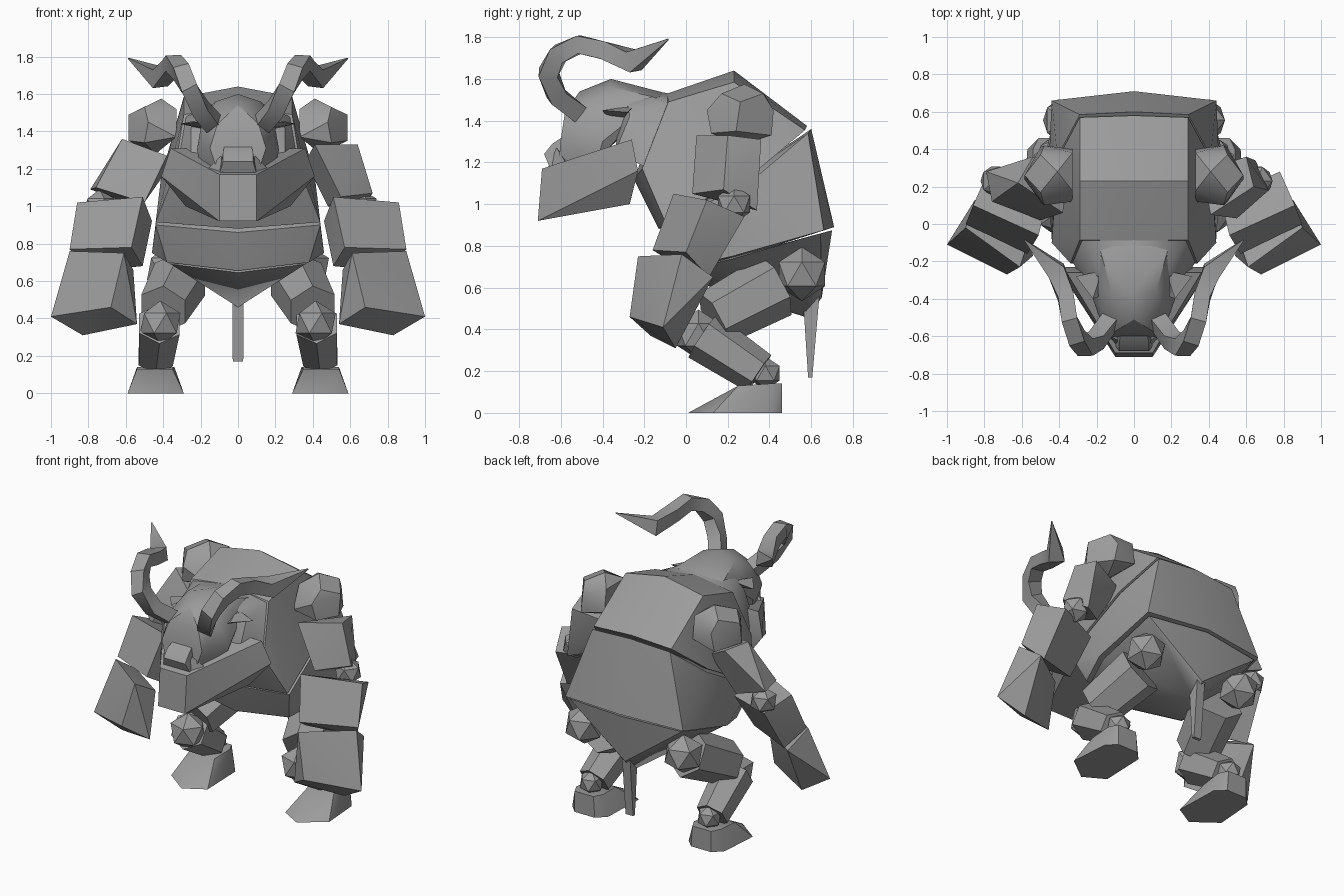
import bpy, bmesh, math
from mathutils import Vector

mat = bpy.data.materials.new("stone grey")
mat.diffuse_color = (0.33, 0.33, 0.33, 1)


def finish(name, bm):
    bmesh.ops.recalc_face_normals(bm, faces=bm.faces)
    me = bpy.data.meshes.new(name)
    bm.to_mesh(me)
    bm.free()
    me.materials.append(mat)
    me.shade_smooth()
    me.set_sharp_from_angle(angle=math.radians(35))
    ob = bpy.data.objects.new(name, me)
    bpy.context.collection.objects.link(ob)
    return ob


def flip(points, side):
    return [Vector((p[0] * side, p[1], p[2])) for p in points]


def hull(name, points):
    """Faceted convex block around a few corner points."""
    bm = bmesh.new()
    for p in points:
        bm.verts.new(p)
    res = bmesh.ops.convex_hull(bm, input=bm.verts)
    inside = [g for g in res["geom_interior"] if isinstance(g, bmesh.types.BMVert)]
    if inside:
        bmesh.ops.delete(bm, geom=inside, context='VERTS')
    bmesh.ops.dissolve_limit(bm, angle_limit=math.radians(2), verts=bm.verts, edges=bm.edges)
    return finish(name, bm)


def both(name, points):
    """Block that is symmetric across the middle."""
    return hull(name, flip(points, 1) + flip([p for p in points if p[0] != 0], -1))


def tube(name, path, radii, sides=6):
    """Faceted tube along a path, closed at both ends."""
    bm = bmesh.new()
    path = [Vector(p) for p in path]
    rings = []
    for i, p in enumerate(path):
        d = (path[min(i + 1, len(path) - 1)] - path[max(i - 1, 0)]).normalized()
        u = Vector((1, 0, 0))
        u = (u - d * u.dot(d)).normalized()
        v = d.cross(u)
        angles = [2 * math.pi * (k + 0.5) / sides for k in range(sides)]
        rings.append([bm.verts.new(p + (u * math.cos(a) + v * math.sin(a)) * radii[i])
                      for a in angles])
    for a, b in zip(rings, rings[1:]):
        for k in range(sides):
            j = (k + 1) % sides
            bm.faces.new((a[k], a[j], b[j], b[k]))
    bm.faces.new(rings[0])
    bm.faces.new(rings[-1])
    return finish(name, bm)


def ball(name, centre, radius):
    bm = bmesh.new()
    bmesh.ops.create_icosphere(bm, subdivisions=1, radius=radius)
    bmesh.ops.translate(bm, verts=bm.verts, vec=centre)
    return finish(name, bm)


# Torso: three shells separated by thin slanted seams
both("upper_shell", [
    (0, -0.09, 1.53), (0.29, -0.085, 1.49), (0, 0.23, 1.64), (0.29, 0.23, 1.585),
    (0, 0.58, 1.375), (0.29, 0.57, 1.355), (0.41, 0.345, 1.165),
    (0, -0.25, 1.12), (0.34, -0.21, 1.17), (0.44, -0.10, 0.915), (0, -0.13, 0.88)])
both("lower_shell", [
    (0, 0.60, 1.36), (0.29, 0.585, 1.34), (0.41, 0.36, 1.15), (0.44, -0.08, 0.90),
    (0, -0.10, 0.86), (0, 0.71, 0.89), (0.44, 0.66, 0.875), (0.46, 0.22, 0.75),
    (0.38, 0.0, 0.70), (0, -0.03, 0.655)])
both("pelvis", [
    (0, 0.70, 0.875), (0.42, 0.645, 0.86), (0.43, 0.22, 0.737), (0.36, 0.015, 0.69),
    (0, -0.01, 0.645), (0, 0.57, 0.46), (0, 0.65, 0.55)])
both("tail", [
    (0.03, 0.56, 0.56), (0.03, 0.64, 0.57), (0.028, 0.585, 0.17), (0.028, 0.605, 0.17)])

# Head: heavy jaw, neck, skull and snout
both("jaw", [
    (0.10, -0.71, 0.92), (0.10, -0.69, 1.17), (0.28, -0.27, 1.00), (0.41, -0.23, 1.16),
    (0.36, -0.26, 1.31), (0.18, -0.55, 1.20)])
both("neck", [
    (0, -0.08, 1.53), (0.28, -0.08, 1.48), (0.17, -0.28, 1.49), (0, -0.30, 1.57),
    (0.33, -0.20, 1.18), (0.25, -0.34, 1.25), (0.25, -0.27, 1.42)])
both("skull", [
    (0, -0.09, 1.53), (0.18, -0.14, 1.51), (0, -0.36, 1.60), (0.12, -0.36, 1.56),
    (0, -0.51, 1.54), (0.11, -0.58, 1.44), (0.17, -0.48, 1.46), (0.19, -0.33, 1.47),
    (0.22, -0.40, 1.30), (0.15, -0.60, 1.31), (0.11, -0.61, 1.19), (0.20, -0.42, 1.22)])
both("snout", [
    (0.07, -0.58, 1.33), (0.08, -0.64, 1.29), (0.08, -0.68, 1.24), (0.10, -0.65, 1.17),
    (0.10, -0.55, 1.18)])

# Corner points of the arm blocks, top four then bottom four
upper_right = [
    (0.41, 0.05, 1.33), (0.64, 0.20, 1.33), (0.60, 0.36, 1.31), (0.36, 0.28, 1.24),
    (0.55, 0.03, 1.05), (0.72, 0.18, 1.07), (0.65, 0.34, 0.97), (0.48, 0.22, 1.00)]
upper_left = [
    (0.38, 0.06, 1.27), (0.62, 0.22, 1.36), (0.54, 0.36, 1.33), (0.36, 0.26, 1.22),
    (0.50, 0.02, 1.02), (0.76, 0.12, 1.10), (0.79, 0.28, 1.09), (0.55, 0.25, 1.00)]
forearm = [
    (0.51, -0.06, 1.05), (0.86, 0.10, 1.02), (0.78, 0.28, 0.94), (0.46, 0.14, 0.92),
    (0.57, -0.16, 0.78), (0.90, 0.00, 0.77), (0.81, 0.11, 0.65), (0.51, 0.00, 0.68)]
fist = [
    (0.61, -0.23, 0.75), (0.90, -0.02, 0.76), (0.85, 0.13, 0.65), (0.56, -0.08, 0.66),
    (0.68, -0.27, 0.46), (1.00, -0.11, 0.41), (0.83, -0.05, 0.31), (0.54, -0.17, 0.37)]

for side, tag in ((1, "right"), (-1, "left")):
    def at(x, y, z):
        return Vector((x * side, y, z))

    # Horn: curls forward, over and back to a flared tip
    tube("horn_" + tag, flip([
        (0.13, -0.52, 1.44), (0.20, -0.62, 1.52), (0.26, -0.66, 1.63),
        (0.305, -0.61, 1.72), (0.345, -0.51, 1.765), (0.365, -0.39, 1.735),
        (0.415, -0.25, 1.685), (0.585, -0.085, 1.79)], side),
        [0.062, 0.062, 0.064, 0.062, 0.06, 0.06, 0.07, 0.004], sides=4)
    hull("ear_" + tag, flip([
        (0.17, -0.38, 1.42), (0.17, -0.25, 1.47), (0.31, -0.28, 1.44),
        (0.17, -0.30, 1.41), (0.22, -0.40, 1.45)], side))
    hull("tusk_" + tag, flip([
        (0.09, -0.62, 1.27), (0.17, -0.57, 1.19), (0.08, -0.66, 1.18),
        (0.10, -0.54, 1.17)], side))

    # Arm, hanging from a chunky faceted shoulder
    hull("shoulder_" + tag, flip([
        (0.41, 0.28, 1.575), (0.33, 0.18, 1.52), (0.33, 0.38, 1.52), (0.50, 0.17, 1.53),
        (0.50, 0.37, 1.53), (0.585, 0.26, 1.49), (0.585, 0.24, 1.35), (0.33, 0.12, 1.37),
        (0.48, 0.10, 1.45), (0.50, 0.12, 1.34), (0.48, 0.42, 1.45), (0.50, 0.41, 1.33),
        (0.33, 0.40, 1.37), (0.44, 0.26, 1.28)], side))
    hull("upper_arm_" + tag, flip(upper_right if side > 0 else upper_left, side))
    ball("elbow_" + tag, at(0.66 if side > 0 else 0.74, 0.23, 1.00), 0.09)
    hull("forearm_" + tag, flip(forearm, side))
    hull("fist_" + tag, flip(fist, side))

    # Leg
    ball("hip_" + tag, at(0.37, 0.555, 0.665), 0.13)
    tube("thigh_" + tag, flip([(0.31, 0.43, 0.61), (0.40, 0.13, 0.45)], side), [0.16, 0.14])
    ball("knee_" + tag, at(0.415, 0.06, 0.375), 0.12)
    tube("shin_" + tag, flip([(0.42, 0.08, 0.37), (0.44, 0.35, 0.19)], side), [0.125, 0.105])
    ball("ankle_" + tag, at(0.44, 0.38, 0.19), 0.08)
    hull("foot_" + tag, flip([
        (0.29, 0.09, 0), (0.43, 0.01, 0), (0.59, 0.13, 0), (0.57, 0.40, 0),
        (0.30, 0.40, 0), (0.36, 0.46, 0), (0.51, 0.46, 0), (0.35, 0.25, 0.13),
        (0.54, 0.25, 0.13), (0.34, 0.40, 0.14), (0.54, 0.40, 0.14),
        (0.37, 0.46, 0.14), (0.51, 0.46, 0.14)], side))
